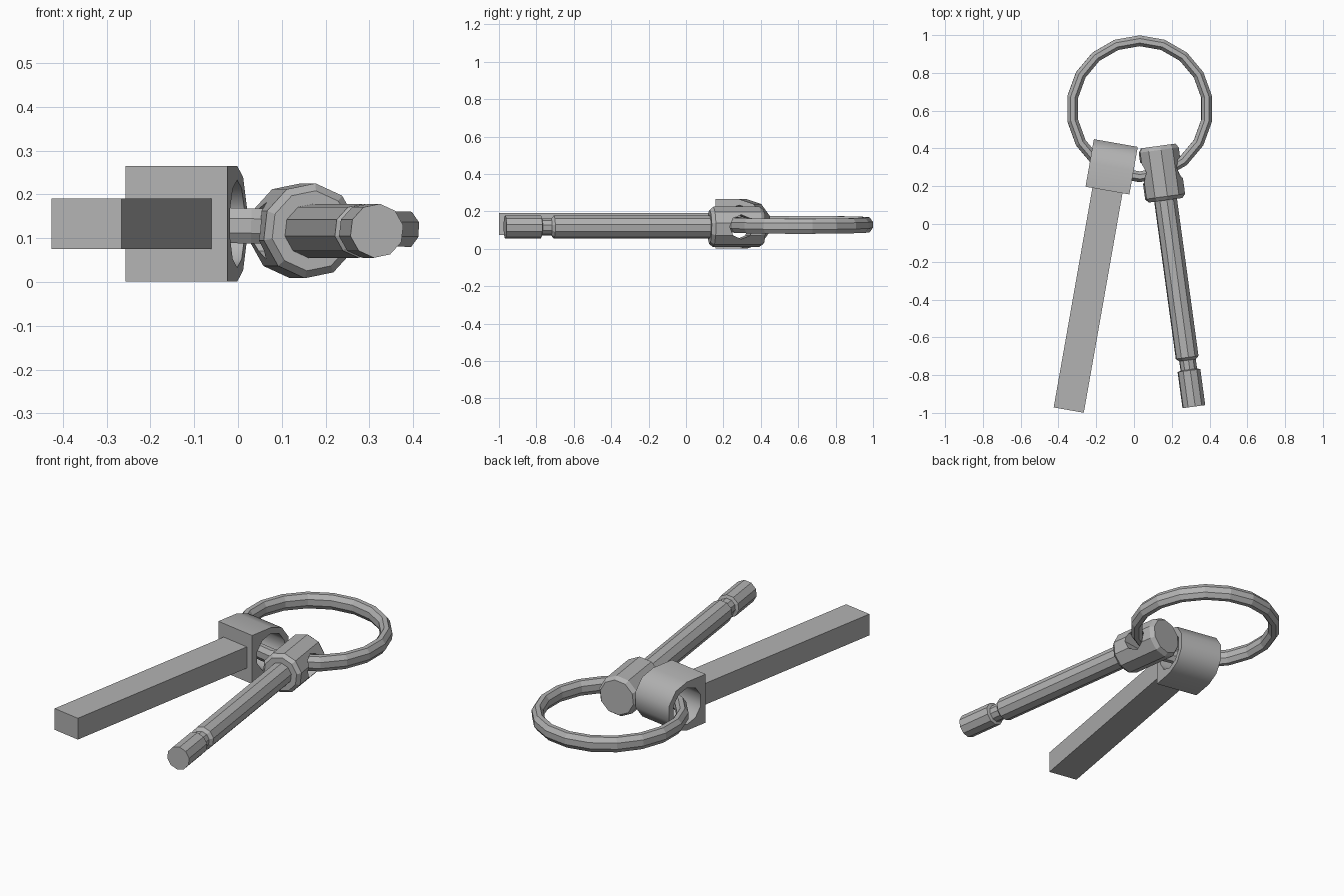
import bpy, bmesh, math
from mathutils import Matrix

if "Cube" in bpy.data.objects:
    bpy.data.objects.remove(bpy.data.objects["Cube"])

metal = bpy.data.materials.new("grey_metal")
metal.use_nodes = True
GREY = (0.45, 0.45, 0.45, 1)
metal.diffuse_color = GREY
metal.node_tree.nodes["Principled BSDF"].inputs["Base Color"].default_value = GREY


def finish(bm, name, loc=(0, 0, 0), rot=(0, 0, 0)):
    """Turn a bmesh into a placed, coloured object."""
    bmesh.ops.recalc_face_normals(bm, faces=bm.faces)
    mesh = bpy.data.meshes.new(name)
    bm.to_mesh(mesh)
    bm.free()
    mesh.materials.append(metal)
    ob = bpy.data.objects.new(name, mesh)
    bpy.context.collection.objects.link(ob)
    ob.location = loc
    ob.rotation_euler = [math.radians(a) for a in rot]
    return ob


def bridge(bm, a, b):
    for i in range(len(a)):
        j = (i + 1) % len(a)
        bm.faces.new((a[i], a[j], b[j], b[i]))


def lathe_y(profile, sides, roll):
    """Closed solid of revolution about the y axis from (y, radius) pairs."""
    bm = bmesh.new()
    rings = []
    for y, r in profile:
        angles = [math.tau * i / sides + roll for i in range(sides)]
        rings.append([bm.verts.new((r * math.cos(a), y, r * math.sin(a))) for a in angles])
    for a, b in zip(rings, rings[1:]):
        bridge(bm, a, b)
    bm.faces.new(rings[0])
    bm.faces.new(rings[-1])
    return bm


def extrude_x(points, half):
    """Prism along x from a (y, z) outline."""
    bm = bmesh.new()
    ends = [[bm.verts.new((x, y, z)) for y, z in points] for x in (-half, half)]
    bridge(bm, *ends)
    for end in ends:
        bm.faces.new(end)
    return bm


def circle(n, r, centre=0.0, phase=0.0):
    return [(centre + r * math.cos(math.tau * i / n + phase),
             r * math.sin(math.tau * i / n + phase)) for i in range(n)]


def drill(ob, outline):
    """Cut a crosswise hole through an object."""
    cutter = finish(extrude_x(outline, 0.4), "hole_cutter", ob.location,
                    [math.degrees(a) for a in ob.rotation_euler])
    cutter.hide_render = True
    mod = ob.modifiers.new("hole", "BOOLEAN")
    mod.operation, mod.solver, mod.object = "DIFFERENCE", "EXACT", cutter
    bpy.context.view_layer.objects.active = ob
    bpy.ops.object.modifier_apply(modifier=mod.name)
    bpy.data.objects.remove(cutter)


# Split ring: an upright oval section swept round a circle
bm = bmesh.new()
loops = []
for i in range(18):
    a = math.tau * i / 18 + math.pi / 2
    loops.append([bm.verts.new(((0.36 + u) * math.cos(a), (0.36 + u) * math.sin(a), v * 1.4))
                  for u, v in circle(8, 0.031, 0, math.pi / 8)])
for i in range(18):
    bridge(bm, loops[i - 1], loops[i])
finish(bm, "ring", (0.03, 0.61, 0.128), (0, 1.2, 0))

# Square key: head with a rounded back, then a straight bar
spot, turn = (-0.118, 0.305, 0.133), (0, 0, -10)
back = [(0.132 * math.cos(math.radians(t)), 0.132 * math.sin(math.radians(t)))
        for t in range(-90, 91, 36)]
square_head = finish(extrude_x(back + [(-0.13, 0.132), (-0.13, -0.132)], 0.118),
                     "square_head", spot, turn)
drill(square_head, circle(10, 0.1, 0, math.pi / 10))

bm = bmesh.new()
bmesh.ops.create_cube(bm, size=1, matrix=Matrix.Translation((0, -0.72, 0))
                      @ Matrix.Diagonal((0.162, 1.18, 0.116, 1)))
finish(bm, "square_bar", spot, turn)

# Round key: chamfered head and a shaft with a groove near its tip
spot, turn = (0.128, 0.413, 0.117), (0, 0, 7.8)
round_head = finish(lathe_y([(0, 0.094), (-0.022, 0.109), (-0.27, 0.109), (-0.29, 0.092)],
                            10, 0.2), "round_head", spot, turn)
drill(round_head, circle(8, 0.065, -0.13))
finish(lathe_y([(-0.28, 0.062), (-1.13, 0.062), (-1.145, 0.045), (-1.195, 0.045),
                (-1.2, 0.062), (-1.393, 0.062)], 10, 0.2), "round_shaft", spot, turn)

# Smooth only the rounded square head
bpy.ops.object.select_all(action="DESELECT")
square_head.select_set(True)
bpy.context.view_layer.objects.active = square_head
bpy.ops.object.shade_smooth_by_angle(angle=math.radians(40))
